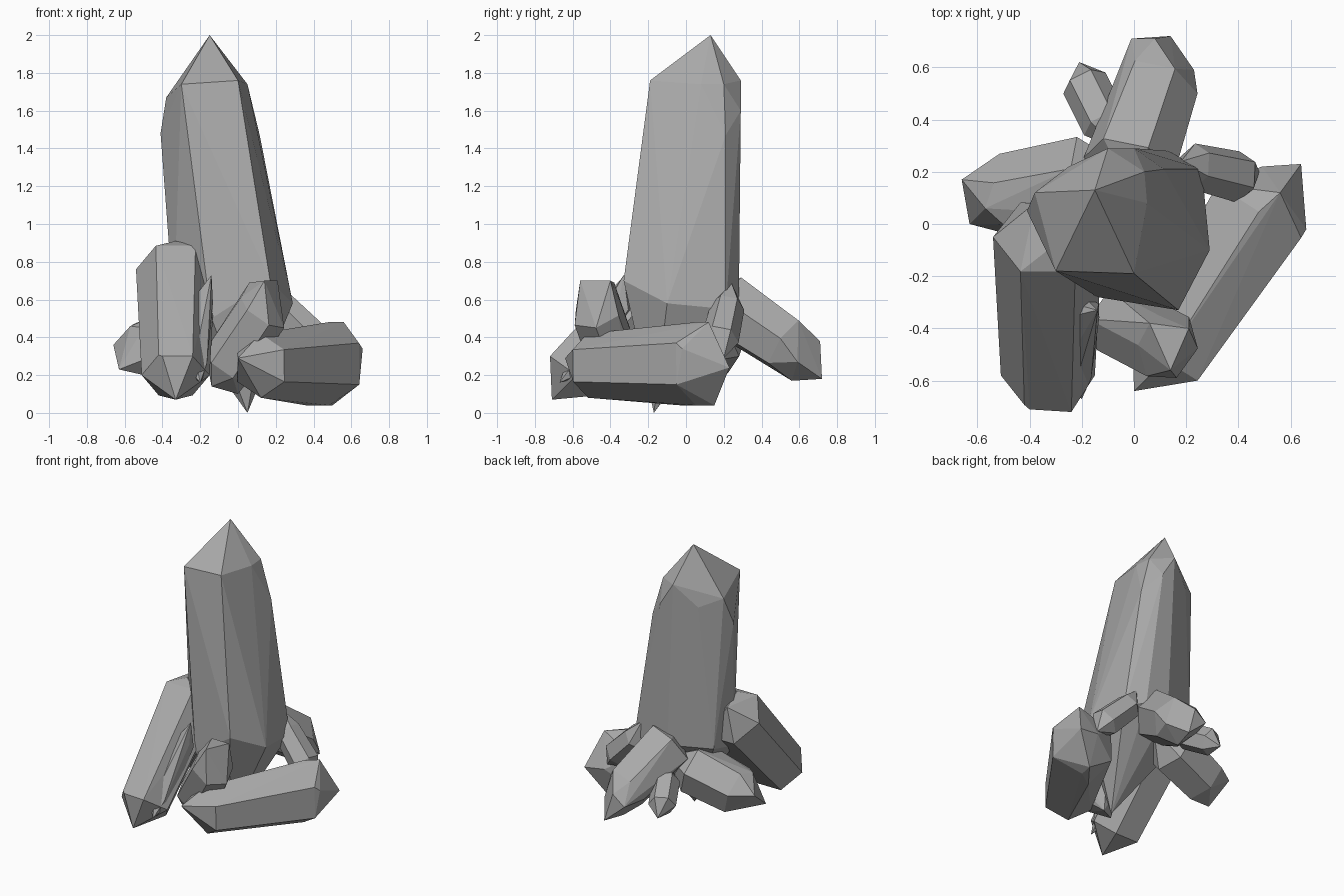
import bpy
import bmesh
from math import cos, sin, radians, tau
from mathutils import Vector

cube = bpy.data.objects.get("Cube")
if cube:
    bpy.data.objects.remove(cube)

# Single stone colour
stone = bpy.data.materials.new("grey_stone")
stone.use_nodes = True
grey = (0.4, 0.4, 0.4, 1)
stone.diffuse_color = grey
stone.node_tree.nodes["Principled BSDF"].inputs["Base Color"].default_value = grey


def faceted_solid(name, points):
    """Wrap corner points in a flat-faced convex solid."""
    mesh = bpy.data.meshes.new(name)
    bm = bmesh.new()
    for point in points:
        bm.verts.new(point)
    bmesh.ops.convex_hull(bm, input=bm.verts)
    loose = [v for v in bm.verts if not v.link_faces]
    bmesh.ops.delete(bm, geom=loose, context="VERTS")
    bmesh.ops.dissolve_limit(bm, angle_limit=radians(2), verts=bm.verts, edges=bm.edges)
    bmesh.ops.recalc_face_normals(bm, faces=bm.faces)
    bm.to_mesh(mesh)
    bm.free()
    mesh.materials.append(stone)
    obj = bpy.data.objects.new(name, mesh)
    bpy.context.collection.objects.link(obj)
    return obj


def ring(centre, axis, radius, phase, sides=6):
    """Corners around an axis; phase zero puts a corner uppermost."""
    up = Vector((0, 0, 1))
    up = (up - axis * up.dot(axis)).normalized()
    side = axis.cross(up)
    angles = [radians(phase) + tau * i / sides for i in range(sides)]
    return [centre + radius * (up * cos(a) + side * sin(a)) for a in angles]


def crystal(name, root, end, root_radius, end_radius, caps, phase=0):
    """Tapered six-sided prism, closed by the corner points of its two caps."""
    root, end = Vector(root), Vector(end)
    axis = (end - root).normalized()
    points = ring(root, axis, root_radius, phase)
    points += ring(end, axis, end_radius, phase)
    faceted_solid(name, points + [Vector(cap) for cap in caps])


# Tall central crystal: tip, upper shoulder, lower shoulder, buried point
upper_shoulder = [(-.3, -.18, 1.74), (0, -.19, 1.76), (.05, .08, 1.74), (.04, .2, 1.74),
                  (.115, .21, 1.47), (0, .29, 1.6), (-.1, .29, 1.76), (-.25, .22, 1.61),
                  (-.38, .12, 1.67), (-.41, .05, 1.48)]
lower_shoulder = [(-.14, -.28, .5), (.17, -.33, .7), (.29, -.1, .58), (.26, .21, .55),
                  (.13, .28, .6), (-.05, .28, .6), (-.33, .16, .6), (-.34, -.05, .55)]
faceted_solid("central_crystal", [(-.15, .13, 2), (.05, -.17, 0)] + upper_shoulder + lower_shoulder)

# Large crystals around the foot
crystal("lying_crystal", (.12, -.52, .25), (.48, .05, .26), .17, .22,
        [(0, -.64, .29), (.64, .23, .24), (.66, -.02, .34), (.5, .15, .04),
         (.36, -.03, .04), (.49, .22, .26), (.56, .12, .48)])
crystal("front_crystal", (-.33, -.58, .2), (-.33, -.05, .76), .18, .21,
        [(-.33, -.71, .07), (-.4, -.71, .3), (-.24, -.72, .3), (-.38, .08, .88),
         (-.33, -.1, .91)], phase=30)
crystal("back_crystal", (-.02, .22, .57), (.09, .53, .36), .18, .16,
        [(0, .1, .64), (-.01, .71, .31), (.08, .71, .38), (.14, .72, .18),
         (.23, .59, .27), (.1, .56, .17)], phase=15)
crystal("side_crystal", (-.18, .16, .43), (-.48, .11, .33), .18, .165,
        [(0, .2, .48), (-.66, .17, .36), (-.63, 0, .23), (-.57, .06, .46)], phase=20)

# Small crystals filling the gaps
crystal("leaning_crystal", (-.06, -.37, .25), (.13, -.47, .53), .14, .14,
        [(-.14, -.4, .14), (0, -.3, .1), (.14, -.56, .7), (.21, -.4, .7),
         (.06, -.38, .69)], phase=20)
crystal("sliver_crystal", (-.23, -.56, .25), (-.19, -.33, .57), .075, .065,
        [(-.2, -.67, .16), (-.14, -.33, .73)], phase=10)
crystal("rear_small_crystal", (-.11, .38, .4), (-.19, .54, .31), .09, .09,
        [(-.05, .28, .46), (-.21, .62, .25)], phase=30)
crystal("rear_side_crystal", (.23, .22, .56), (.4, .18, .39), .09, .1,
        [(.18, .24, .69), (.48, .2, .29), (.44, .1, .3)], phase=15)
